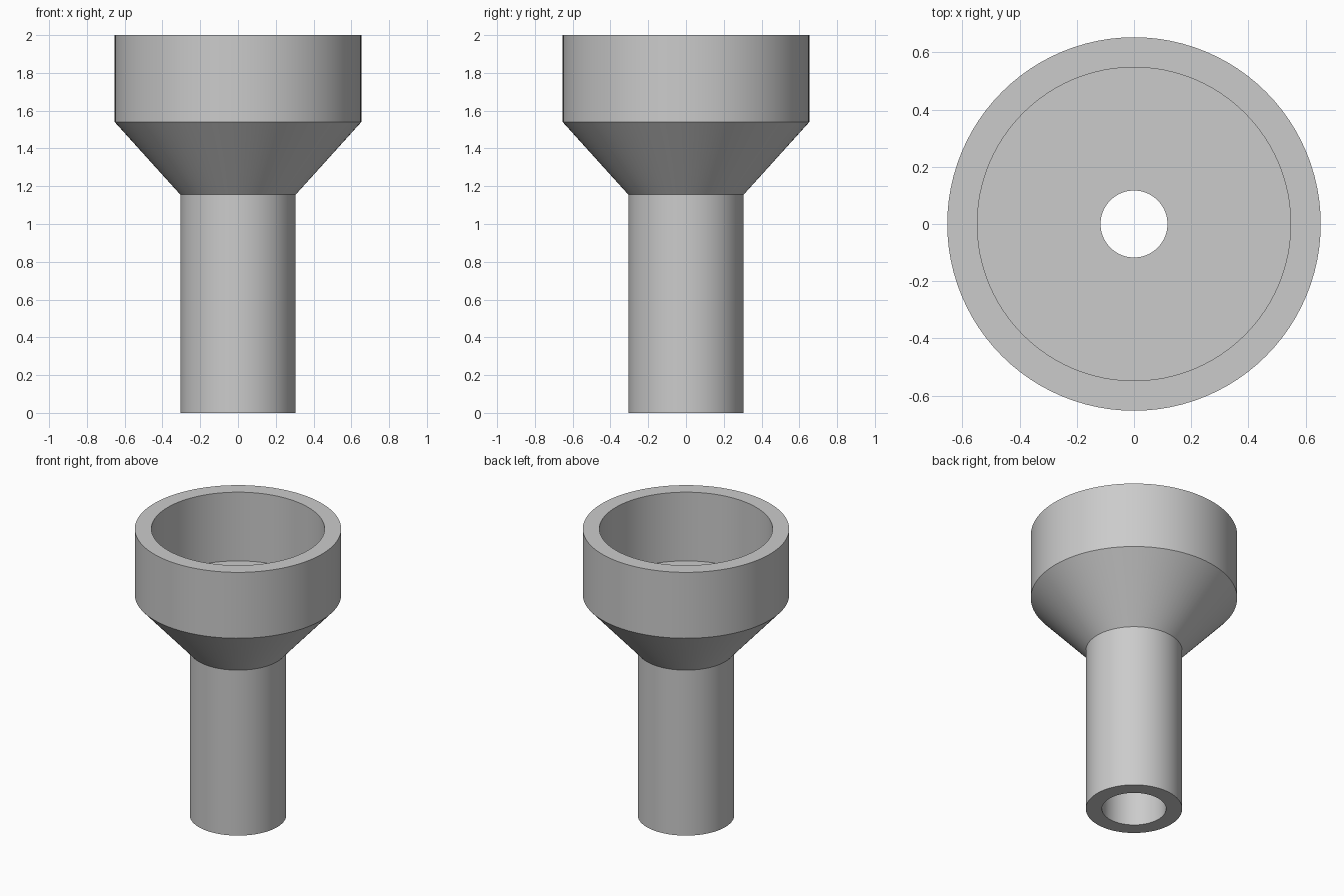
import bpy
import bmesh
import math
from mathutils import Matrix

cube = bpy.data.objects.get("Cube")
if cube:
    bpy.data.objects.remove(cube, do_unlink=True)

SEGMENTS = 96

# Plain grey material
grey = bpy.data.materials.new("light_grey")
grey.use_nodes = True
colour = (0.6, 0.6, 0.6, 1)
grey.diffuse_color = colour
grey.node_tree.nodes["Principled BSDF"].inputs["Base Color"].default_value = colour


def lathe(name, profile):
    """Turn a closed (radius, height) profile about the z axis."""
    bm = bmesh.new()
    verts = [bm.verts.new((r, 0, z)) for r, z in profile]
    edges = [bm.edges.new((a, b)) for a, b in zip(verts, verts[1:] + verts[:1])]
    bmesh.ops.spin(bm, geom=verts + edges, cent=(0, 0, 0), axis=(0, 0, 1),
                   angle=math.tau, steps=SEGMENTS, use_merge=True)
    bmesh.ops.remove_doubles(bm, verts=bm.verts, dist=1e-5)
    bmesh.ops.recalc_face_normals(bm, faces=bm.faces)
    mesh = bpy.data.meshes.new(name)
    bm.to_mesh(mesh)
    bm.free()
    mesh.materials.append(grey)
    obj = bpy.data.objects.new(name, mesh)
    bpy.context.collection.objects.link(obj)
    bpy.ops.object.select_all(action="DESELECT")
    obj.select_set(True)
    bpy.context.view_layer.objects.active = obj
    bpy.ops.object.shade_smooth_by_angle(angle=math.radians(30))
    return obj


# Hollow cup, flared neck and bored stem in one continuous wall
lathe("funnel_body", [
    (0.305, 0), (0.305, 1.155), (0.653, 1.54), (0.653, 2),   # outside
    (0.548, 2), (0.548, 1.52),                               # cup interior
    (0.117, 1.52), (0.117, 1.155),                           # narrow throat
    (0.203, 1.155), (0.203, 0),                              # stem socket
])
